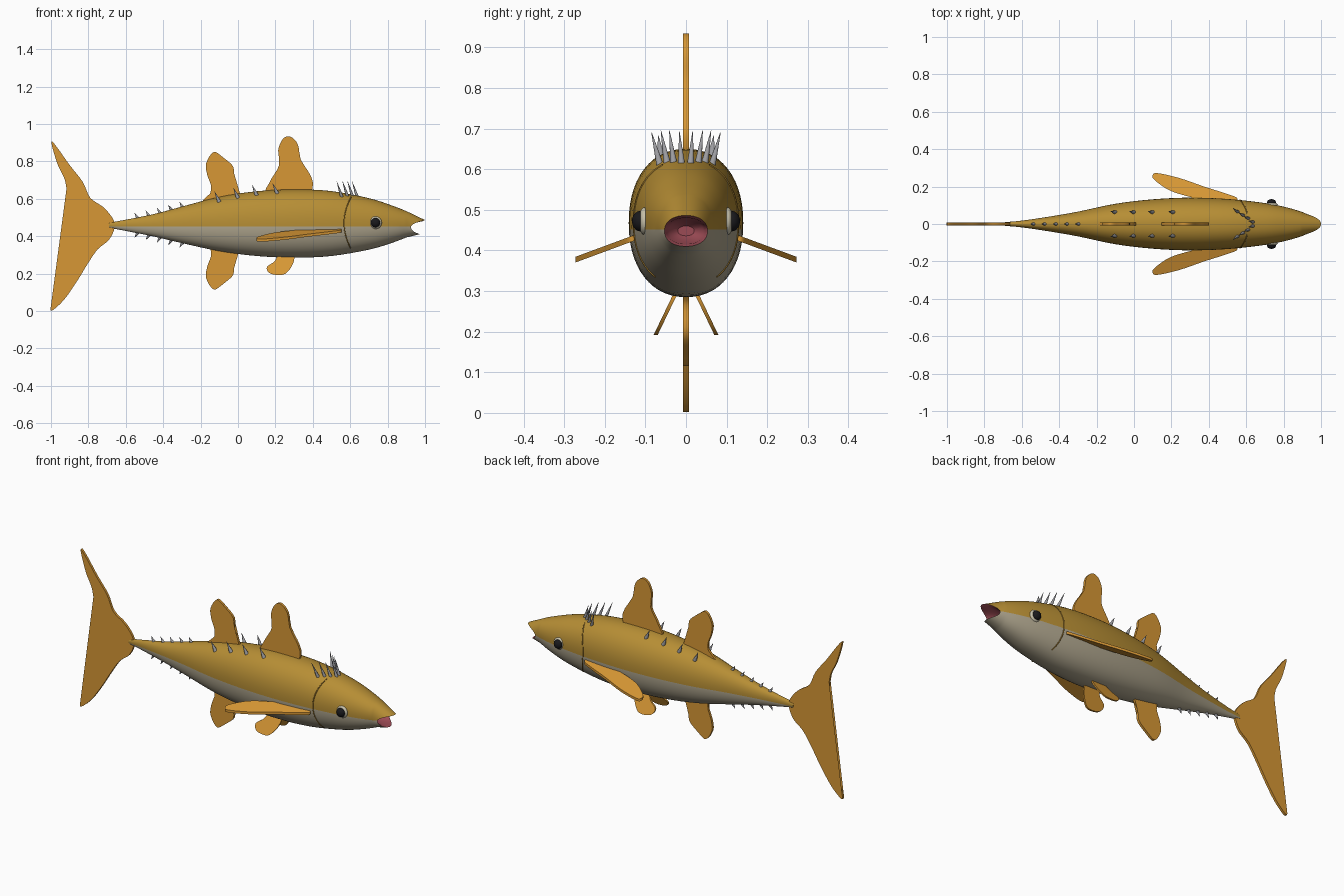
import bpy, bmesh, math
from mathutils import Vector, Matrix

cube = bpy.data.objects.get("Cube")
if cube:
    bpy.data.objects.remove(cube, do_unlink=True)


def material(name, rgb, rough=0.6):
    m = bpy.data.materials.new(name)
    m.use_nodes = True
    m.diffuse_color = (*rgb, 1)
    bsdf = m.node_tree.nodes["Principled BSDF"]
    bsdf.inputs["Base Color"].default_value = (*rgb, 1)
    bsdf.inputs["Roughness"].default_value = rough
    return m


GOLD = material("gold back", (0.47, 0.27, 0.035))
BELLY = material("grey belly", (0.43, 0.38, 0.27))
PINK = material("pink mouth", (0.33, 0.07, 0.09))
FIN = material("orange fin", (0.68, 0.31, 0.035))
STEEL = material("grey spine", (0.33, 0.33, 0.35))
BLACK = material("black pupil", (0.01, 0.01, 0.012))
CREAM = material("cream eye", (0.57, 0.53, 0.4))
GILL = material("brown gill", (0.33, 0.18, 0.025))


def finish(name, bm, *mats, angle=40):
    bmesh.ops.recalc_face_normals(bm, faces=bm.faces)
    me = bpy.data.meshes.new(name)
    bm.to_mesh(me)
    bm.free()
    for m in mats:
        me.materials.append(m)
    me.shade_smooth()
    me.set_sharp_from_angle(angle=math.radians(angle))
    ob = bpy.data.objects.new(name, me)
    bpy.context.collection.objects.link(ob)
    return ob


def smooth_path(pts, steps, closed):
    """Catmull-Rom through the points."""
    n, out = len(pts), []
    pick = lambda i: Vector(pts[i % n] if closed else pts[max(0, min(n - 1, i))])
    for i in range(n if closed else n - 1):
        a, b, c, d = (pick(i + k) for k in (-1, 0, 1, 2))
        for s in range(steps):
            t = s / steps
            out.append(b + (c - a) * (t / 2) + (a * 2 - b * 5 + c * 4 - d) * (t * t / 2)
                       + (b * 3 - a - c * 3 + d) * (t ** 3 / 2))
    if not closed:
        out.append(pick(n - 1))
    return out


# Body stations: x, top, bottom, half width
STATIONS = smooth_path([
    (-0.69, 0.472, 0.445, 0.010), (-0.60, 0.488, 0.428, 0.018), (-0.45, 0.518, 0.398, 0.040),
    (-0.30, 0.558, 0.363, 0.066), (-0.10, 0.610, 0.320, 0.108), (0.10, 0.640, 0.294, 0.132),
    (0.30, 0.650, 0.285, 0.141), (0.50, 0.641, 0.294, 0.134), (0.70, 0.603, 0.328, 0.112),
    (0.82, 0.565, 0.363, 0.088), (0.90, 0.534, 0.393, 0.064)], 4, False)
POWER = 2.2


def section(x):
    for p, q in zip(STATIONS, STATIONS[1:]):
        if p[0] <= x <= q[0]:
            s = p.lerp(q, (x - p[0]) / (q[0] - p[0]))
            return (s[1] + s[2]) / 2, (s[1] - s[2]) / 2, s[3]


def rounded(v):
    return max(0, 1 - abs(v) ** POWER) ** (1 / POWER)


def side_y(x, z):
    mid, h, w = section(x)
    return w * rounded((z - mid) / h)


def top_z(x, y):
    mid, h, w = section(x)
    return mid + h * rounded(y / w)


# Body, lofted from the tail root to the lips and back into the mouth
SEG = 56
bm = bmesh.new()


def ring(x_at, mid, h, w):
    power = lambda v: math.copysign(abs(v) ** (2 / POWER), v)
    angles = [2 * math.pi * i / SEG for i in range(SEG)]
    return [bm.verts.new((x_at(math.sin(a)), w * power(math.cos(a)), mid + h * power(math.sin(a))))
            for a in angles]


def lip_x(s):
    return 0.925 + (0.075 if s > 0 else 0.045) * s * s


rings = [ring(lambda s, x=x: x, (t + b) / 2, (t - b) / 2, w) for x, t, b, w in STATIONS]
skin = len(rings)
rings.append(ring(lip_x, 0.448, 0.038, 0.053))
rings.append(ring(lambda s: lip_x(s) - 0.012, 0.448, 0.032, 0.048))
rings.append(ring(lambda s: 0.89, 0.448, 0.026, 0.042))
rings.append(ring(lambda s: 0.87, 0.448, 0.012, 0.02))
for k, (r, q) in enumerate(zip(rings, rings[1:])):
    for i in range(SEG):
        j = (i + 1) % SEG
        bm.faces.new((r[i], r[j], q[j], q[i])).material_index = 2 if k >= skin else 0
bm.faces.new(rings[0])
bm.faces.new(rings[-1]).material_index = 2

# The belly colour starts along a level line on the flank
LINE = 0.452
bmesh.ops.bisect_plane(bm, geom=bm.verts[:] + bm.edges[:] + bm.faces[:],
                       plane_co=(0, 0, LINE), plane_no=(0, 0, 1))
for f in bm.faces:
    if f.material_index == 0 and f.calc_center_median().z < LINE:
        f.material_index = 1
finish("body", bm, GOLD, BELLY, PINK)


def fin(name, outline, place, half=0.007, rim=0.012):
    """Thin fin with a bevelled rim; place maps outline u, v and thickness w to space."""
    bm = bmesh.new()
    path = smooth_path(outline, 4, True)
    for side in (1, -1):
        face = bm.faces.new([bm.verts.new((p[0], p[1], 0)) for p in path])
        bmesh.ops.inset_individual(bm, faces=[face], thickness=rim, use_even_offset=False)
        for v in face.verts:
            v.co.z = side * half
    bmesh.ops.remove_doubles(bm, verts=bm.verts, dist=0.0005)
    for v in bm.verts:
        v.co = place(*v.co)
    bmesh.ops.triangulate(bm, faces=[f for f in bm.faces if len(f.verts) > 4])
    return finish(name, bm, FIN, angle=50)


upright = lambda u, v, w: Vector((u, w, v))

fin("front_dorsal_fin", [(0.16, 0.63), (0.17, 0.69), (0.22, 0.78), (0.215, 0.86), (0.24, 0.92),
                         (0.28, 0.932), (0.32, 0.89), (0.335, 0.81), (0.385, 0.73),
                         (0.40, 0.67), (0.36, 0.62)], upright)
rear = [(-0.185, 0.58), (-0.14, 0.645), (-0.165, 0.73), (-0.17, 0.79), (-0.13, 0.85),
        (-0.08, 0.82), (-0.025, 0.77), (-0.025, 0.70), (0.0, 0.66), (0.0, 0.59)]
fin("rear_dorsal_fin", rear, upright)
fin("anal_fin", [(u, 0.965 - v) for u, v in rear], upright)
fin("tail_fin", [(-0.998, 0.9), (-0.975, 0.885), (-0.90, 0.78), (-0.83, 0.69), (-0.79, 0.605),
                 (-0.72, 0.555), (-0.67, 0.495), (-0.66, 0.445), (-0.69, 0.38), (-0.75, 0.33),
                 (-0.805, 0.25), (-0.86, 0.16), (-0.93, 0.06), (-0.995, 0.002), (-0.997, 0.035),
                 (-0.955, 0.115), (-0.93, 0.22), (-0.90, 0.3), (-0.89, 0.38), (-0.89, 0.515),
                 (-0.91, 0.62), (-0.925, 0.70), (-0.965, 0.785)], upright)

pectoral = [(0.1, 0.26), (0.125, 0.272), (0.245, 0.245), (0.375, 0.2), (0.485, 0.165),
            (0.55, 0.14), (0.535, 0.12), (0.43, 0.12), (0.3, 0.145), (0.19, 0.18), (0.11, 0.235)]
pelvic = [(0.155, 0.235), (0.195, 0.265), (0.225, 0.305), (0.295, 0.305), (0.295, 0.255),
          (0.255, 0.2), (0.205, 0.193), (0.165, 0.205)]


def ellipsoid(name, at, size, mat):
    bm = bmesh.new()
    bmesh.ops.create_uvsphere(bm, u_segments=24, v_segments=16, radius=1,
                              matrix=Matrix.Translation(at) @ Matrix.Diagonal((*size, 1)))
    finish(name, bm, mat, angle=60)


# Paired fins, eyes and gill lines
for label, s in (("left", 1), ("right", -1)):
    fin(label + "_pectoral_fin", pectoral,
        lambda u, v, w: Vector((u, s * v, 0.428 - (v - 0.135) * 0.37 + w)))
    fin(label + "_pelvic_fin", pelvic,
        lambda u, v, w: Vector((u, s * (0.03 + (0.285 - v) * 0.48 + w), v)), half=0.005)
    # heads face +x, so the left side is +y here
    ellipsoid(label + "_eye", (0.735, s * 0.102, 0.472), (0.034, 0.015, 0.034), CREAM)
    ellipsoid(label + "_pupil", (0.735, s * 0.113, 0.472), (0.025, 0.02, 0.025), BLACK)
    curve = bpy.data.curves.new(label + "_gill_line", "CURVE")
    curve.dimensions = "3D"
    curve.bevel_depth = 0.003
    curve.bevel_resolution = 1
    spline = curve.splines.new("POLY")
    count = 20
    spline.points.add(count - 1)
    for i, p in enumerate(spline.points):
        z = 0.335 + 0.275 * i / (count - 1)
        x = 0.567 + 0.033 * ((z - 0.47) / 0.13) ** 2
        p.co = (x, s * side_y(x, z), z, 1)
    curve.materials.append(GILL)
    bpy.context.collection.objects.link(bpy.data.objects.new(label + "_gill_line", curve))


def spines(name, pairs, radius):
    """One cone per base and tip pair."""
    bm = bmesh.new()
    for base, tip in pairs:
        base, tip = Vector(base), Vector(tip)
        axis = tip - base
        turn = axis.to_track_quat("Z", "Y").to_matrix().to_4x4()
        bmesh.ops.create_cone(bm, cap_ends=True, segments=12, radius1=radius, radius2=0.0005,
                              depth=axis.length, matrix=Matrix.Translation((base + tip) / 2) @ turn)
    finish(name, bm, STEEL)


crown, back, finlets = [], [], []
for s in (1, -1):
    for x, y in ((0.555, 0.064), (0.585, 0.046), (0.612, 0.03), (0.637, 0.011)):
        z = top_z(x, y) - 0.006
        crown.append(((x, s * y, z), (x - 0.027, s * (y * 1.3 + 0.002), z + 0.082)))
    for x in (-0.1, 0.0, 0.1, 0.21):
        z = top_z(x, 0.062) - 0.006
        back.append(((x, s * 0.062, z), (x - 0.025, s * 0.068, z + 0.055)))
    for i in range(5):
        x = -0.535 + 0.06 * i
        mid, h, w = section(x)
        finlets.append(((x, 0, mid + s * (h - 0.006)), (x - 0.018, 0, mid + s * (h + 0.024))))
spines("crown_spines", crown, 0.009)
spines("back_spines", back, 0.011)
spines("tail_finlets", finlets, 0.01)
